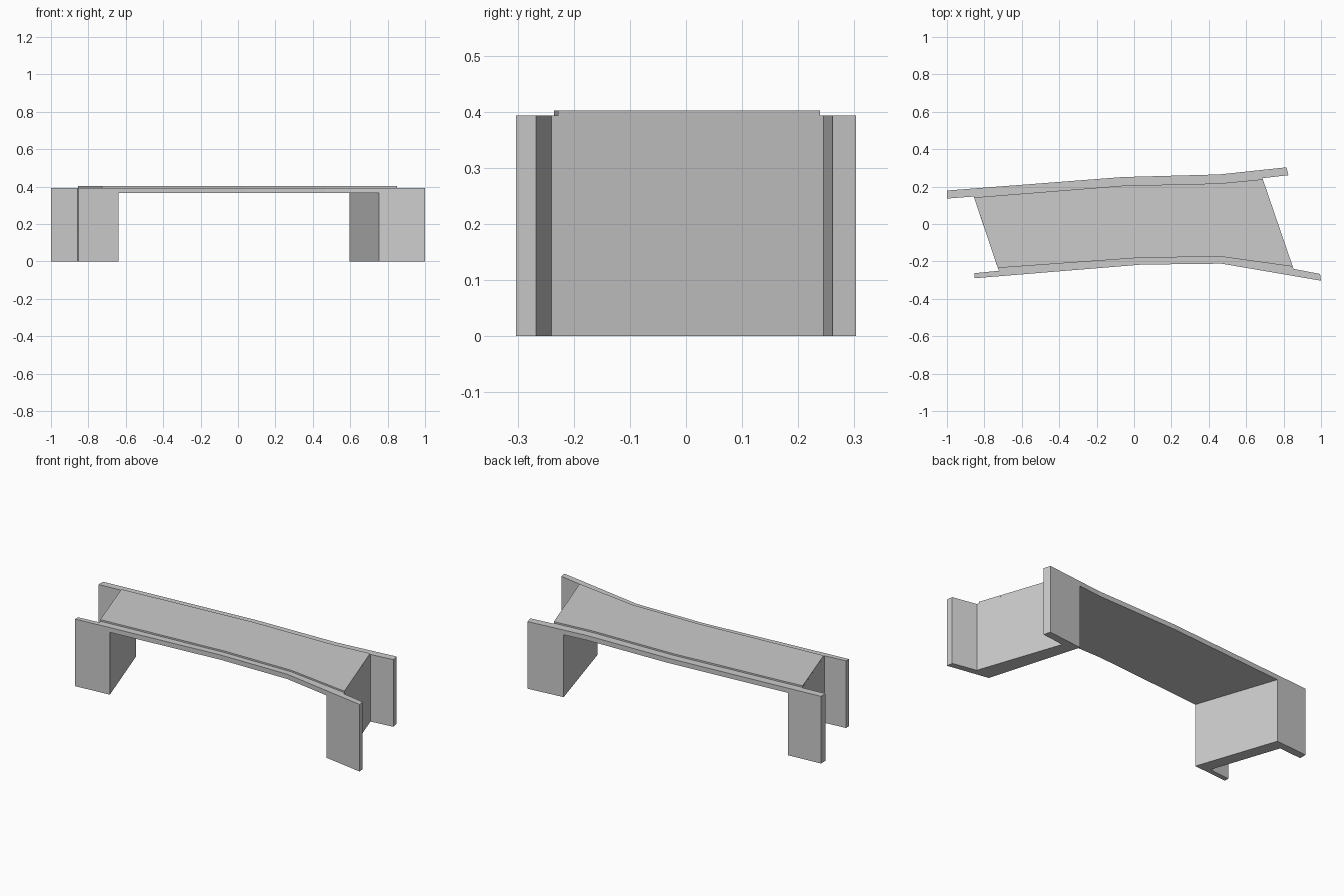
import bpy
import bmesh

if "Cube" in bpy.data.objects:
    bpy.data.objects.remove(bpy.data.objects["Cube"])


def prism(name, outline, z0, z1):
    """Extrude a plan outline vertically from z0 to z1."""
    bm = bmesh.new()
    face = bm.faces.new([bm.verts.new((x, y, z0)) for x, y in outline])
    ext = bmesh.ops.extrude_face_region(bm, geom=[face], use_keep_orig=True)
    verts = [g for g in ext["geom"] if isinstance(g, bmesh.types.BMVert)]
    bmesh.ops.translate(bm, verts=verts, vec=(0, 0, z1 - z0))
    bmesh.ops.recalc_face_normals(bm, faces=bm.faces)
    mesh = bpy.data.meshes.new(name)
    bm.to_mesh(mesh)
    bm.free()
    obj = bpy.data.objects.new(name, mesh)
    bpy.context.collection.objects.link(obj)
    return obj


# Bridge body: side beams, skewed abutments and wing walls in one plan
body = prism("bridge_body", [
    (-1.0, 0.179), (-0.06, 0.251), (0.457, 0.265), (0.815, 0.303),   # back edge
    (0.826, 0.261), (0.687, 0.245), (0.853, -0.240),                 # right end
    (0.995, -0.267), (1.0, -0.303),                                  # front right wing
    (0.468, -0.212), (0.04, -0.217), (-0.853, -0.290),               # front edge
    (-0.853, -0.263), (-0.723, -0.250), (-0.857, 0.147), (-1.0, 0.136),
], 0.0, 0.393)

# Opening under the span, between the abutments
opening = prism("opening_cutter", [
    (-0.617, -0.34), (-0.838, 0.31), (0.588, 0.31), (0.778, -0.34),
], -0.1, 0.365)
opening.hide_render = True
opening.hide_viewport = True
cut = body.modifiers.new("opening", "BOOLEAN")
cut.operation = "DIFFERENCE"
cut.solver = "EXACT"
cut.object = opening

# Raised road deck, set in from the side beams
prism("road_deck", [
    (-0.855, 0.142), (-0.06, 0.205), (0.457, 0.217), (0.689, 0.239),
    (0.849, -0.228), (0.468, -0.175), (0.04, -0.180), (-0.728, -0.235),
], 0.393, 0.402)
